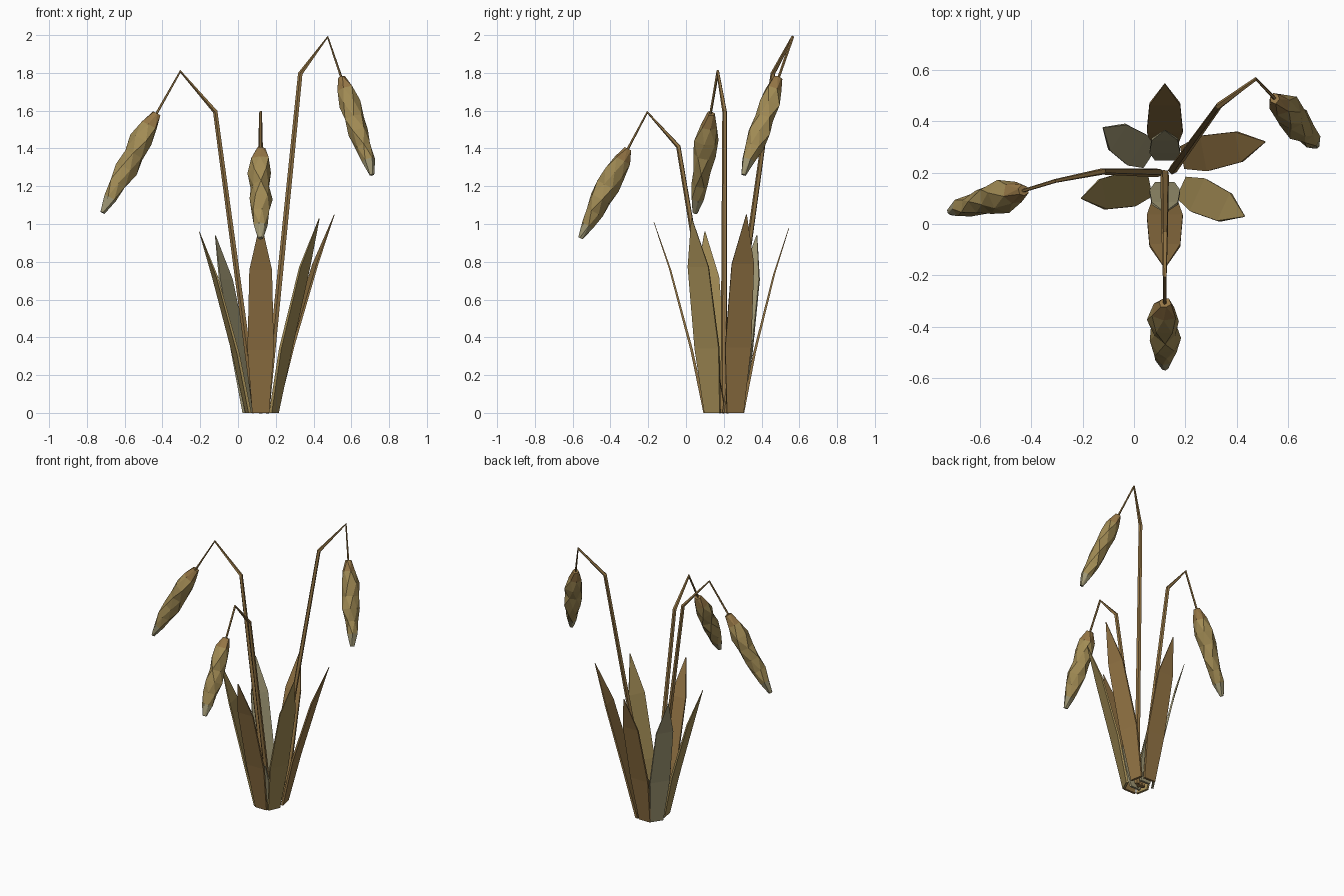
import bpy, bmesh, math, random
from mathutils import Vector as V

if "Cube" in bpy.data.objects:
    bpy.data.objects.remove(bpy.data.objects["Cube"])

random.seed(4)


def material(name, rgb):
    m = bpy.data.materials.new(name)
    m.diffuse_color = (*rgb, 1)
    m.use_nodes = True
    m.node_tree.nodes["Principled BSDF"].inputs["Base Color"].default_value = m.diffuse_color
    return m


BROWN = material("brown", (0.30, 0.18, 0.06))
TAN = material("tan", (0.36, 0.26, 0.09))
GREY = material("grey_tan", (0.36, 0.32, 0.18))


def finish(bm, name, mats):
    bmesh.ops.recalc_face_normals(bm, faces=bm.faces)
    me = bpy.data.meshes.new(name)
    bm.to_mesh(me)
    bm.free()
    for m in mats:
        me.materials.append(m)
    ob = bpy.data.objects.new(name, me)
    bpy.context.collection.objects.link(ob)
    return ob


def sweep(name, path, radii, sides, mats, twist=0.0, jitter=0.0, mat_of_ring=lambda i: 0):
    """Closed tube along a path, with optional twist and uneven rings."""
    path = [V(p) for p in path]
    n = len(path)
    bm = bmesh.new()
    rings, side, old = [], None, None
    for i, p in enumerate(path):
        a = (p - path[i - 1]).normalized() if i else V()
        b = (path[i + 1] - p).normalized() if i < n - 1 else V()
        t = (a + b).normalized()
        if side is None:
            side = t.orthogonal().normalized()
        else:
            side = old.rotation_difference(t) @ side
        old = t
        other = t.cross(side)
        ring = []
        for k in range(sides):
            ang = 2 * math.pi * k / sides + twist * i
            r = radii[i] * (1 + random.uniform(-jitter, jitter))
            ring.append(bm.verts.new(p + r * (side * math.cos(ang) + other * math.sin(ang))))
        rings.append(ring)
    for i in range(n - 1):
        for k in range(sides):
            j = (k + 1) % sides
            f = bm.faces.new((rings[i][k], rings[i][j], rings[i + 1][j], rings[i + 1][k]))
            f.material_index = mat_of_ring(i)
    bm.faces.new(rings[0][::-1])
    bm.faces.new(rings[-1]).material_index = mat_of_ring(n - 2)
    if jitter:
        bmesh.ops.triangulate(bm, faces=bm.faces)
    return finish(bm, name, mats)


# Fraction of height, fraction of outward lean, half width, thickness
LEAF = [(0, 0, 0.045, 0.016), (0.33, 0.26, 0.07, 0.014),
        (0.75, 0.68, 0.06, 0.010), (1, 1, 0.002, 0.003)]


def leaf(name, base, tip, mat, width=1.0):
    base, tip = V(base), V(tip)
    out = V((tip.x - base.x, tip.y - base.y, 0))
    across = V((-out.y, out.x, 0)).normalized()
    thick = out.normalized()
    bm = bmesh.new()
    rings = []
    for h, lean, w, t in LEAF:
        c = base + out * lean + V((0, 0, tip.z * h))
        rings.append([bm.verts.new(c + across * w * width * sx + thick * t / 2 * sy)
                      for sx, sy in ((-1, -1), (1, -1), (1, 1), (-1, 1))])
    for r, s in zip(rings, rings[1:]):
        for k in range(4):
            bm.faces.new((r[k], r[(k + 1) % 4], s[(k + 1) % 4], s[k]))
    bm.faces.new(rings[0][::-1])
    bm.faces.new(rings[-1])
    return finish(bm, name, [mat])


# Leaves around the clump
leaf("leaf_back", (0.12, 0.30, 0), (0.12, 0.545, 0.98), BROWN)
leaf("leaf_front", (0.12, 0.10, 0), (0.12, -0.17, 1.01), BROWN)
leaf("leaf_right_back", (0.195, 0.26, 0), (0.51, 0.32, 1.05), BROWN)
leaf("leaf_right_front", (0.19, 0.14, 0), (0.43, 0.03, 1.03), TAN)
leaf("leaf_left_back", (0.055, 0.26, 0), (-0.12, 0.375, 0.94), GREY)
leaf("leaf_left_front", (0.055, 0.15, 0), (-0.205, 0.10, 0.96), TAN)
# Short inner leaves
leaf("inner_leaf_front", (0.12, 0.155, 0), (0.12, 0.045, 0.42), GREY, 0.85)
leaf("inner_leaf_back", (0.12, 0.255, 0), (0.12, 0.365, 0.42), GREY, 0.85)

# Bent stalks with drooping seed heads: stalk points, then seed head tip
PLANTS = {
    "left": ([(0.095, 0.20, 0), (-0.12, 0.205, 1.595), (-0.305, 0.168, 1.808),
              (-0.44, 0.127, 1.57)], (-0.718, 0.05, 1.06)),
    "right": ([(0.15, 0.21, 0), (0.33, 0.46, 1.795), (0.475, 0.565, 1.99),
               (0.552, 0.485, 1.76)], (0.71, 0.305, 1.26)),
    "front": ([(0.12, 0.195, 0), (0.12, -0.04, 1.41), (0.12, -0.205, 1.592),
               (0.12, -0.315, 1.385)], (0.12, -0.56, 0.925)),
}
STALK_R = [0.018, 0.013, 0.008, 0.007]
HEAD = [(-0.03, 0.022), (0.1, 0.047), (0.25, 0.061), (0.4, 0.056), (0.55, 0.058),
        (0.7, 0.046), (0.85, 0.037), (1.0, 0.014)]
for key, (pts, tip) in PLANTS.items():
    sweep(key + "_stalk", pts, STALK_R, 5, [BROWN])
    a, b = V(pts[-1]), V(tip)
    sweep(key + "_seed_head", [a.lerp(b, f) for f, _ in HEAD], [r for _, r in HEAD], 6,
          [BROWN, TAN, GREY], twist=0.45, jitter=0.16,
          mat_of_ring=lambda i: 0 if i == 0 else (2 if i == 6 else 1))
